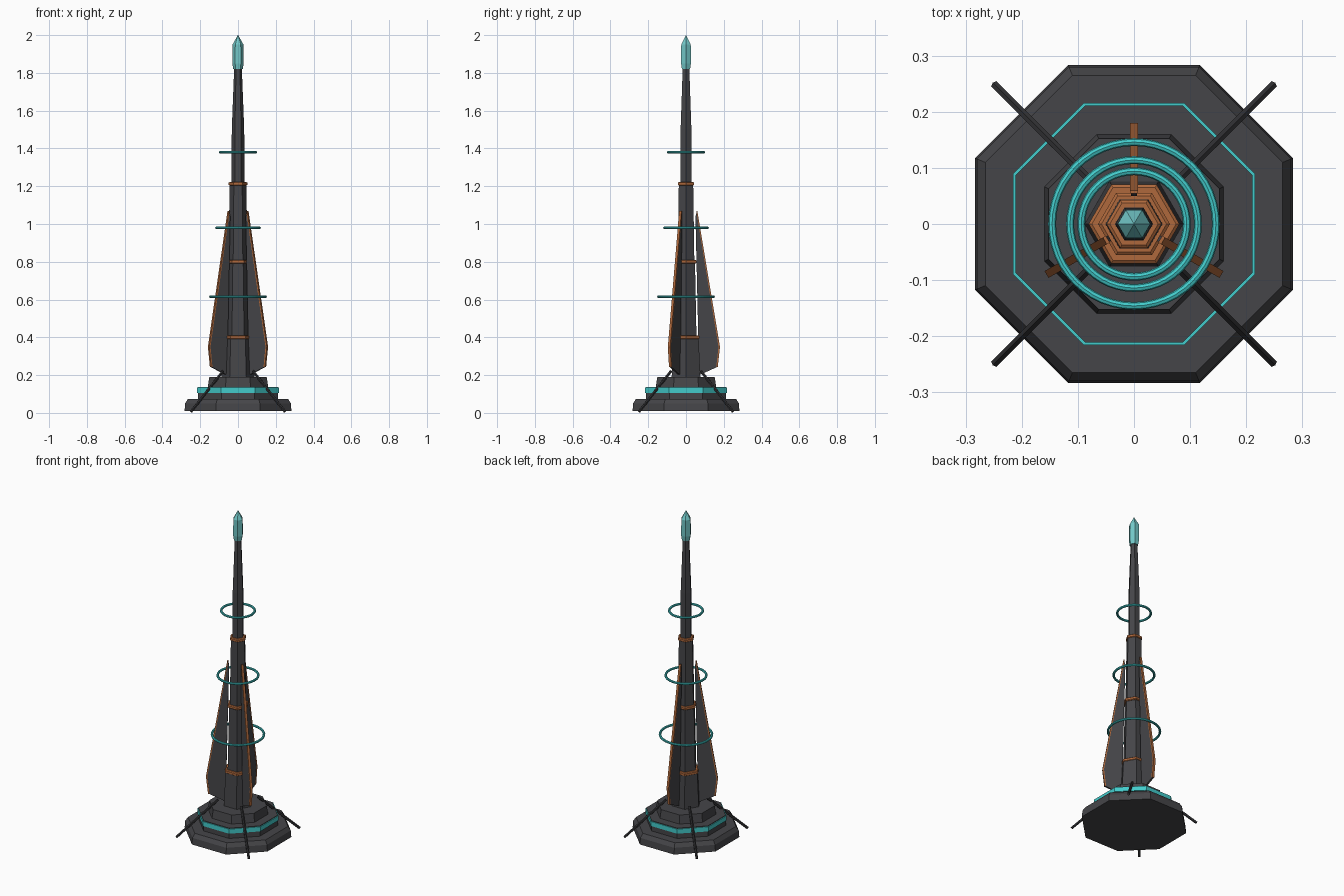
import bpy, bmesh, math
from mathutils import Vector, Matrix

cube = bpy.data.objects.get("Cube")
if cube:
    bpy.data.objects.remove(cube, do_unlink=True)


def material(name, rgb):
    mat = bpy.data.materials.new(name)
    mat.use_nodes = True
    colour = (*rgb, 1)
    mat.diffuse_color = colour
    mat.node_tree.nodes["Principled BSDF"].inputs["Base Color"].default_value = colour
    return mat


HULL = material("dark grey hull", (0.06, 0.06, 0.066))
STRUT = material("charcoal strut", (0.03, 0.03, 0.033))
COPPER = material("copper trim", (0.43, 0.14, 0.045))
GLOW = material("cyan glow", (0.055, 0.6, 0.6))
CRYSTAL = material("pale cyan crystal", (0.17, 0.58, 0.58))


def finish(name, bm, mat):
    bmesh.ops.recalc_face_normals(bm, faces=bm.faces)
    mesh = bpy.data.meshes.new(name)
    bm.to_mesh(mesh)
    bm.free()
    mesh.materials.append(mat)
    obj = bpy.data.objects.new(name, mesh)
    bpy.context.collection.objects.link(obj)
    return obj


def stack(name, sides, profile, mat, turn=0.0):
    """Faceted solid from (radius, height) rings."""
    bm = bmesh.new()
    rings = []
    for r, z in profile:
        angles = [turn + math.tau * i / sides for i in range(sides)]
        rings.append([bm.verts.new((r * math.cos(a), r * math.sin(a), z)) for a in angles])
    for low, high in zip(rings, rings[1:]):
        for i in range(sides):
            j = (i + 1) % sides
            bm.faces.new((low[i], low[j], high[j], high[i]))
    bm.faces.new(rings[0])
    bm.faces.new(rings[-1])
    return finish(name, bm, mat)


def octagon(name, profile, mat):
    """Eight-sided stack sized by the distance to its flats."""
    flat = math.cos(math.pi / 8)
    return stack(name, 8, [(r / flat, z) for r, z in profile], mat, math.pi / 8)


def plate(name, outline, thickness, angle, mat):
    """Upright plate from (radius, height) points, turned about z."""
    bm = bmesh.new()
    sides = [[bm.verts.new((r, s * thickness / 2, z)) for r, z in outline] for s in (-1, 1)]
    for side in sides:
        bm.faces.new(side)
    n = len(outline)
    for i in range(n):
        j = (i + 1) % n
        bm.faces.new((sides[0][i], sides[0][j], sides[1][j], sides[1][i]))
    bmesh.ops.rotate(bm, verts=bm.verts, matrix=Matrix.Rotation(angle, 3, "Z"))
    return finish(name, bm, mat)


def rod(name, start, end, radius, mat):
    start, end = Vector(start), Vector(end)
    axis = end - start
    place = Matrix.Translation((start + end) / 2) @ axis.to_track_quat("Z", "Y").to_matrix().to_4x4()
    bm = bmesh.new()
    bmesh.ops.create_cone(bm, cap_ends=True, segments=6, radius1=radius, radius2=radius,
                          depth=axis.length, matrix=place)
    return finish(name, bm, mat)


# Stepped octagonal base
octagon("base_lower_tier", [(0.283, 0.01), (0.28, 0.05), (0.265, 0.074)], HULL)
octagon("base_middle_tier", [(0.211, 0.07), (0.211, 0.138)], HULL)
octagon("base_glow_band", [(0.216, 0.106), (0.216, 0.134)], GLOW)
octagon("base_upper_tier", [(0.16, 0.135), (0.152, 0.19)], HULL)

# Hexagonal tower stages
stack("tower_foot", 6, [(0.088, 0.18), (0.077, 0.4)], HULL)
stack("tower_lower", 6, [(0.064, 0.4), (0.055, 0.8)], HULL)
stack("tower_middle", 6, [(0.051, 0.8), (0.044, 1.21)], HULL)
stack("tower_spire", 6, [(0.034, 1.21), (0.033, 1.5), (0.02, 1.83)], HULL)
stack("crystal_tip", 6, [(0.025, 1.82), (0.03, 1.85), (0.029, 1.95), (0.001, 2.0)], CRYSTAL)

# Copper bands between the stages
for name, r, z in (("lower", 0.081, 0.4), ("middle", 0.064, 0.8), ("upper", 0.049, 1.213)):
    stack(name + "_band", 6, [(r - 0.006, z - 0.01), (r, z - 0.006),
                              (r, z + 0.006), (r - 0.006, z + 0.01)], COPPER)

# Three swept fins with copper outer edges
fin = [(0.07, 0.2), (0.165, 0.243), (0.176, 0.35), (0.058, 1.07), (0.05, 1.04), (0.065, 0.4)]
edge = [(0.16, 0.243), (0.168, 0.243), (0.18, 0.35), (0.06, 1.07), (0.054, 1.07), (0.172, 0.35)]
for side, degrees in (("back", 90), ("right", 210), ("left", 330)):
    plate(side + "_fin", fin, 0.011, math.radians(degrees), HULL)
    plate(side + "_fin_edge", edge, 0.014, math.radians(degrees), COPPER)

# Diagonal support struts
for sx, side in ((-1, "right"), (1, "left")):
    for sy, end in ((-1, "front"), (1, "back")):
        rod(f"{end}_{side}_strut", (sx * 0.08, sy * 0.08, 0.22),
            (sx * 0.248, sy * 0.248, 0.007), 0.008, STRUT)

# Floating glow rings
for name, major, z in (("lower", 0.146, 0.615), ("middle", 0.114, 0.98), ("upper", 0.094, 1.38)):
    bpy.ops.mesh.primitive_torus_add(major_radius=major, minor_radius=0.007, major_segments=48,
                                     minor_segments=8, location=(0, 0, z))
    ring = bpy.context.object
    ring.name = name + "_glow_ring"
    ring.data.materials.append(GLOW)
